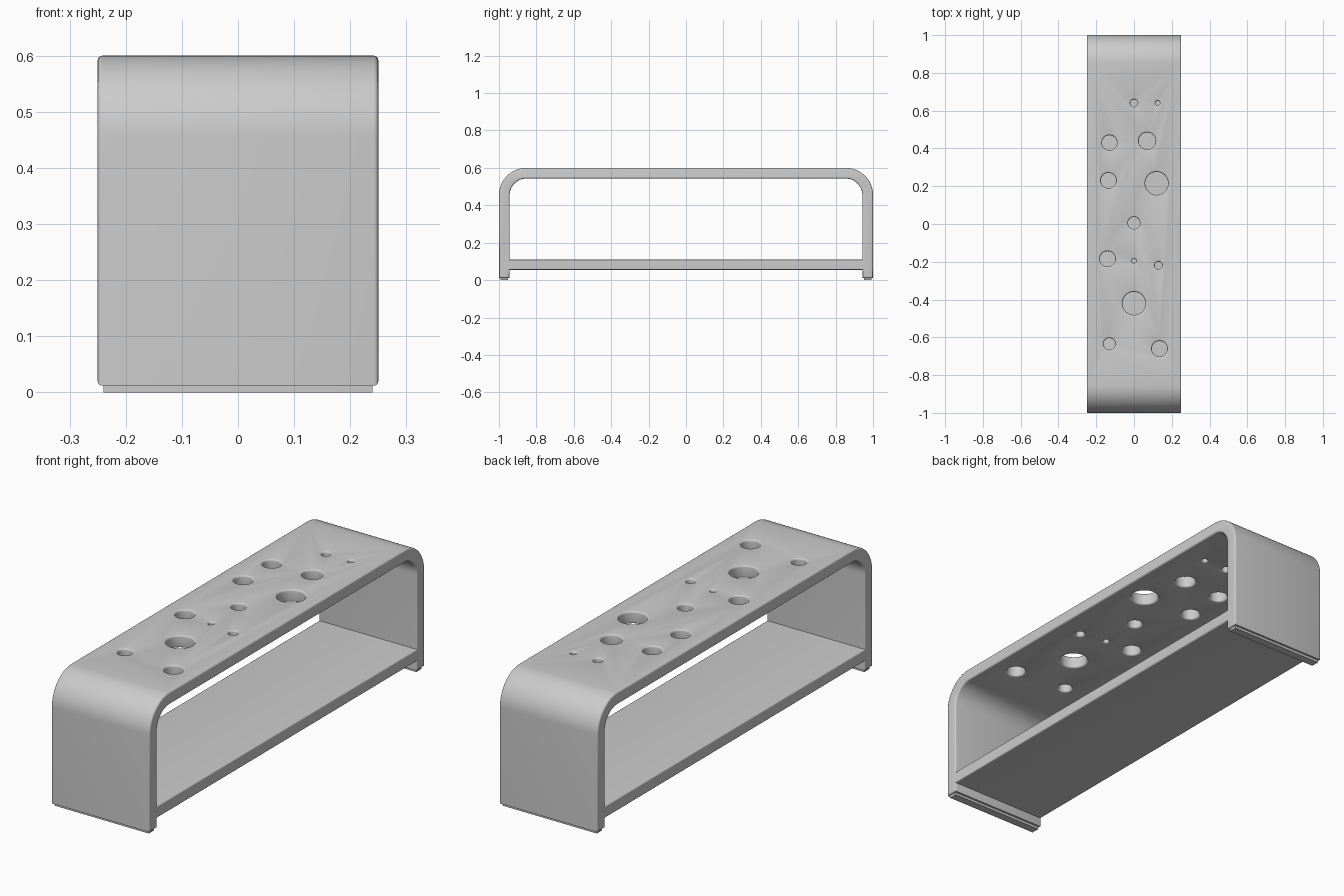
import bpy, bmesh
from math import pi, sin, cos

if "Cube" in bpy.data.objects:
    bpy.data.objects.remove(bpy.data.objects["Cube"])

grey = bpy.data.materials.new("plain grey")
grey.use_nodes = True
colour = (0.6, 0.6, 0.6, 1)
grey.diffuse_color = colour
grey.node_tree.nodes["Principled BSDF"].inputs["Base Color"].default_value = colour

HALF, EDGE, WALL = 0.25, 0.008, 0.057
TOP, SHELF_TOP, SHELF_BASE, LEG_BASE = 0.6, 0.11, 0.055, 0.012


def arch(half, top, radius, steps=16):
    """Rounded top corners, running from the +y side to the -y side."""
    arc = [i / steps * pi / 2 for i in range(steps + 1)]
    right = [(half - radius + radius * cos(a), top - radius + radius * sin(a)) for a in arc]
    return right + [(-y, z) for y, z in reversed(right)]


def activate(obj):
    bpy.ops.object.select_all(action="DESELECT")
    obj.select_set(True)
    bpy.context.view_layer.objects.active = obj


def extruded(name, outlines, half):
    """Solid from y-z outlines, extruded along x with rounded rims."""
    curve = bpy.data.curves.new(name, "CURVE")
    curve.dimensions, curve.fill_mode = "2D", "BOTH"
    curve.extrude, curve.bevel_depth = half - EDGE, EDGE
    curve.offset, curve.bevel_resolution = -EDGE, 3
    for points in outlines:
        spline = curve.splines.new("POLY")
        spline.points.add(len(points) - 1)
        for point, (y, z) in zip(spline.points, points):
            point.co = (y, z, 0, 1)
        spline.use_cyclic_u = True
    obj = bpy.data.objects.new(name, curve)
    bpy.context.collection.objects.link(obj)
    obj.rotation_euler = (pi / 2, 0, pi / 2)
    activate(obj)
    bpy.ops.object.convert(target="MESH")
    bpy.ops.object.transform_apply(rotation=True)
    obj = bpy.context.object
    bm = bmesh.new()
    bm.from_mesh(obj.data)
    bmesh.ops.remove_doubles(bm, verts=bm.verts, dist=1e-5)
    bmesh.ops.recalc_face_normals(bm, faces=bm.faces)
    bm.to_mesh(obj.data)
    bm.free()
    obj.data.materials.clear()
    obj.data.materials.append(grey)
    return obj


# Bench frame: rounded arch, two legs and a lower shelf around one window
inner = 1 - WALL
outline = arch(1, TOP, 0.145) + [(-1, LEG_BASE), (-inner, LEG_BASE), (-inner, SHELF_BASE),
                                 (inner, SHELF_BASE), (inner, LEG_BASE), (1, LEG_BASE)]
window = arch(inner, TOP - WALL, 0.09) + [(-inner, SHELF_TOP), (inner, SHELF_TOP)]
frame = extruded("frame", [outline, window], HALF)

# Round holes through the top, with softly flared rims: x, y, radius
holes = [(0, .64, .02), (.125, .64, .012), (-.13, .43, .04), (.07, .44, .045),
         (-.135, .23, .041), (.12, .215, .061), (0, .005, .032), (-.14, -.185, .041),
         (0, -.195, .012), (.13, -.22, .02), (0, -.42, .061), (-.13, -.635, .031),
         (.135, -.66, .041)]
flare = [(EDGE * (1 - sin(a)), EDGE * (1 - cos(a))) for a in (pi / 8 * i for i in range(5))]
side = [(grow, TOP - drop) for grow, drop in reversed(flare)]
side = [(EDGE, TOP + 0.02)] + side[::-1] + [(g, 2 * TOP - WALL - z) for g, z in side]
side.append((EDGE, TOP - WALL - 0.02))

bm = bmesh.new()
for x, y, radius in holes:
    rings = []
    for grow, z in side:
        angles = [2 * pi * i / 40 for i in range(40)]
        rings.append([bm.verts.new((x + (radius + grow) * cos(a), y + (radius + grow) * sin(a), z))
                      for a in angles])
    for upper, lower in zip(rings, rings[1:]):
        for i in range(40):
            bm.faces.new((upper[i - 1], lower[i - 1], lower[i], upper[i]))
    bm.faces.new(rings[0])
    bm.faces.new(rings[-1][::-1])
bmesh.ops.recalc_face_normals(bm, faces=bm.faces)
mesh = bpy.data.meshes.new("hole_cutter")
bm.to_mesh(mesh)
bm.free()
cutter = bpy.data.objects.new("hole_cutter", mesh)
bpy.context.collection.objects.link(cutter)
cutter.hide_render = True

cut = frame.modifiers.new("holes", "BOOLEAN")
cut.object, cut.operation, cut.solver = cutter, "DIFFERENCE", "EXACT"
activate(frame)
bpy.ops.object.modifier_apply(modifier=cut.name)
bpy.data.objects.remove(cutter)
bpy.ops.object.shade_smooth_by_angle(angle=pi / 5)

# Narrow foot strips under both legs
for name, y in (("front_foot", -1), ("back_foot", 1)):
    middle = y * (1 - WALL / 2)
    bpy.ops.mesh.primitive_cube_add(size=1, location=(0, middle, 0.01))
    foot = bpy.context.object
    foot.name = name
    foot.scale = (0.48, 0.038, 0.02)
    bpy.ops.object.transform_apply(scale=True)
    foot.data.materials.append(grey)
